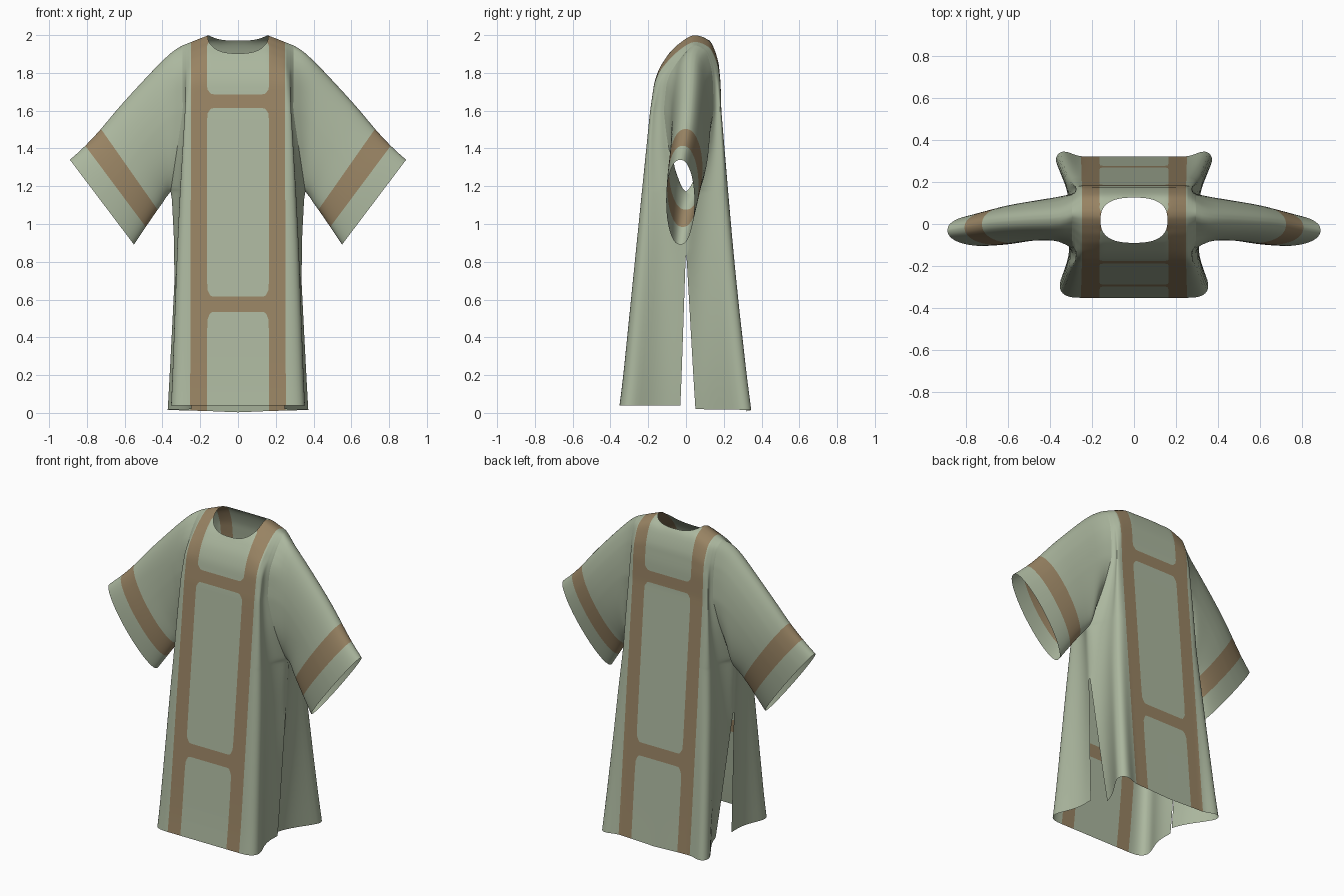
import bpy, bmesh, math

if "Cube" in bpy.data.objects:
    bpy.data.objects.remove(bpy.data.objects["Cube"])


def lerp_table(t, table):
    """Piecewise linear lookup; each entry is (key, value)."""
    if t <= table[0][0]:
        return table[0][1]
    for (a, va), (b, vb) in zip(table, table[1:]):
        if t <= b:
            return va + (vb - va) * (t - a) / (b - a)
    return table[-1][1]


def material(name, col):
    m = bpy.data.materials.new(name)
    m.diffuse_color = (*col, 1)
    m.use_nodes = True
    m.node_tree.nodes["Principled BSDF"].inputs["Base Color"].default_value = m.diffuse_color
    return m


cloth = material("sage green cloth", (0.41, 0.475, 0.345))
trim = material("brown trim", (0.315, 0.228, 0.125))

# Side profile of the front panel, back panel and shoulder
FRONT_Y = [(0, -.352), (1.6, -.19), (1.75, -.168), (1.82, -.145), (1.86, -.12)]
BACK_Y = [(0, .322), (1.6, .187), (1.75, .183), (1.86, .172)]
SHOULDER = [(-.12, 1.86), (-.09, 1.903), (-.05, 1.945), (0, 1.982), (.03, 1.997),
            (.055, 2.0), (.09, 1.99), (.13, 1.968), (.155, 1.92), (.172, 1.86)]
# Depth of the panel side edges: slit, closed seam, armhole
FRONT_EDGE = [(0, -.03), (.88, 0), (1.17, 0), (1.19, -.02), (1.25, -.045), (1.4, -.095), (1.6, -.118)]
BACK_EDGE = [(0, .05), (.88, 0), (1.17, 0), (1.19, .02), (1.25, .05), (1.4, .11), (1.6, .146)]
# Curl of the panel sides: x and fraction of the way to the edge, at several heights
F = (0, .03, .10, .20, .32, .52, .72, .86, 1)
FB = (-.03, -.09, -.09, .02, .14, .40, .66, .84, 1)
HEM_F = (.29, .33, .352, .357, .345, .315, .301, .30, .302)
HEM_B = (.285, .32, .355, .375, .372, .325, .28, .257, .245)
SEAM_F = (.276, .302, .320, .323, .317, .306, .313, .326, .342)
SEAM_B = (.276, .302, .322, .329, .325, .311, .314, .326, .342)
WAIST = (.27, .292, .306, .308, .304, .305, .322, .342, .357)
CHEST = (.262, .272, .28, .282, .278, .276, .279, .285, .292)
RIDGE = (.257, .262, .267, .272, .277, .281, .286, .291, .295)

COLS = [.02 * i for i in range(7)] + [.142, .162, .192, .222, .252]
ROWS = [0, .17, .34, .51, .53, .575, .62, .64, .76, .88, 1.0, 1.1, 1.17, 1.176,
        1.19, 1.22, 1.27, 1.35, 1.43, 1.51, 1.59, 1.61, 1.65, 1.69, 1.71,
        1.75, 1.79, 1.83, 1.86]
BANDS = ((.53, .62), (1.61, 1.69))


def section(y, z, nominal, back):
    """One row of points from the centre line to the side edge."""
    edge = (.05 + (y - .05) * .7 if nominal > 1.6
            else lerp_table(nominal, BACK_EDGE if back else FRONT_EDGE))
    hem, seam = (HEM_B, SEAM_B) if back else (HEM_F, SEAM_F)
    pts = [(x, y) for x in COLS]
    for i in range(len(F)):
        x = lerp_table(nominal, [(0, hem[i]), (.88, seam[i]), (1.17, WAIST[i]),
                                 (1.6, CHEST[i]), (1.86, RIDGE[i])])
        f = lerp_table(nominal, [(0, FB[i] if back else F[i]), (1.17, F[i]),
                                 (1.6, F[i]), (1.86, (i + 1) / len(F))])
        pts.append((x, y + (edge - y) * f))
    w = min(1, max(0, (z - 1.7) / .25))
    w = w * w * (3 - 2 * w)
    return [(x, yy, z - .4 * max(0, x - .16) * w) for x, yy in pts]


def finish(name, bm):
    bmesh.ops.remove_doubles(bm, verts=bm.verts, dist=1e-4)
    bmesh.ops.recalc_face_normals(bm, faces=bm.faces)
    for f in bm.faces:
        f.smooth = True
    me = bpy.data.meshes.new(name)
    bm.to_mesh(me)
    bm.free()
    me.materials.append(cloth)
    me.materials.append(trim)
    ob = bpy.data.objects.new(name, me)
    bpy.context.collection.objects.link(ob)
    mir = ob.modifiers.new("mirror", 'MIRROR')
    mir.use_axis[0] = True
    mir.merge_threshold = .0005
    sub = ob.modifiers.new("smooth", 'SUBSURF')
    sub.levels = sub.render_levels = 1
    sub.boundary_smooth = 'PRESERVE_CORNERS'
    return ob


# Rows run from the front hem over the shoulder to the back hem
rows = []      # (nominal height, points)
for z in ROWS:
    rows.append((z, section(lerp_table(z, FRONT_Y), z or .04, z, False)))
for i in range(18):
    y = -.105 + .015 * i
    z = lerp_table(y, SHOULDER)
    rows.append((z, section(y, z, z, y > .05)))
for z in reversed(ROWS):
    rows.append((z, section(lerp_table(z, BACK_Y), z or .003, z, True)))
# back hem rises a little towards the sides
z, pts = rows[-1]
rows[-1] = (z, [(x, y, h + .018 * min(1, i / len(pts))) for i, (x, y, h) in enumerate(pts)])

# Body: both panels in one sheet, with the trim bands
bm = bmesh.new()
grid = [[bm.verts.new(p) for p in pts] for _, pts in rows]
ncol = len(grid[0])
for r in range(len(grid) - 1):
    lo, hi = sorted((rows[r][0], rows[r + 1][0]))
    in_band = any(a - .001 < lo and hi < b + .001 for a, b in BANDS)
    above = any(abs(lo - b) < .001 for a, b in BANDS)
    below = any(abs(hi - a) < .001 for a, b in BANDS)
    for c in range(ncol - 1):
        a, b = grid[r][c], grid[r][c + 1]
        d, e = grid[r + 1][c], grid[r + 1][c + 1]
        if c == 7 and (above or below):
            # rounded inner corner where the bands meet
            if (rows[r][0] == lo) == above:
                tris = ((b, e, a), 1), ((a, e, d), 0)
            else:
                tris = ((b, e, d), 1), ((a, b, d), 0)
            for vs, m in tris:
                bm.faces.new(vs).material_index = m
        else:
            f = bm.faces.new((a, b, e, d))
            f.material_index = int(8 <= c < 11 or (in_band and c < 8))


# Neck opening: drop faces inside a rounded oval and snap the rim to it
def neck(x, y):
    return ((abs(x) / .16) ** 2.6 + (abs(y - .018) / .108) ** 2.6) ** (1 / 2.6)


gone = []
for f in bm.faces:
    c = f.calc_center_median()
    if c.z > 1.8 and neck(c.x, c.y) < 1:
        gone.append(f)
kept = set(bm.faces) - set(gone)
rim = {v for f in gone for v in f.verts if any(g in kept for g in v.link_faces)}
for v in rim:
    k = neck(v.co.x, v.co.y)
    v.co.x /= k
    v.co.y = .018 + (v.co.y - .018) / k
    v.co.z = lerp_table(v.co.y, SHOULDER)
bmesh.ops.delete(bm, geom=gone, context='FACES')
finish("robe_body", bm)

# Sleeves: loft from the armhole edge to the cuff
# (top x, top z, bottom x, bottom z, centre y, half thickness)
RINGS = [(.35, 1.915, .368, 1.155, .025, .105), (.44, 1.825, .38, 1.14, .022, .1),
         (.57, 1.685, .39, 1.125, .015, .094), (.655, 1.59, .40, 1.108, .008, .092),
         (.722, 1.505, .415, 1.09, 0, .09), (.81, 1.41, .49, .98, -.018, .084),
         (.89, 1.34, .55, .89, -.03, .075)]
armhole = [pts[-1] for z, pts in rows if z >= 1.17]
zmin = min(p[2] for p in armhole)
zmax = max(p[2] for p in armhole)
peak = max(range(len(armhole)), key=lambda i: armhole[i][2])
bm = bmesh.new()
loft = [[bm.verts.new(p) for p in armhole]]
for tx, tz, bx, bz, yc, half in RINGS:
    ring = []
    for i, p in enumerate(armhole):
        h = (p[2] - zmin) / (zmax - zmin)
        side = -1 if i < peak else 1
        y = yc + side * half * max(0, 1 - (2 * h - 1) ** 2) ** .45
        ring.append(bm.verts.new((bx + (tx - bx) * h, y, bz + (tz - bz) * h)))
    loft.append(ring)
for k in range(len(loft) - 1):
    for i in range(len(armhole) - 1):
        f = bm.faces.new((loft[k][i], loft[k][i + 1], loft[k + 1][i + 1], loft[k + 1][i]))
        f.material_index = int(k == 5)     # band near the cuff
finish("sleeves", bm)
